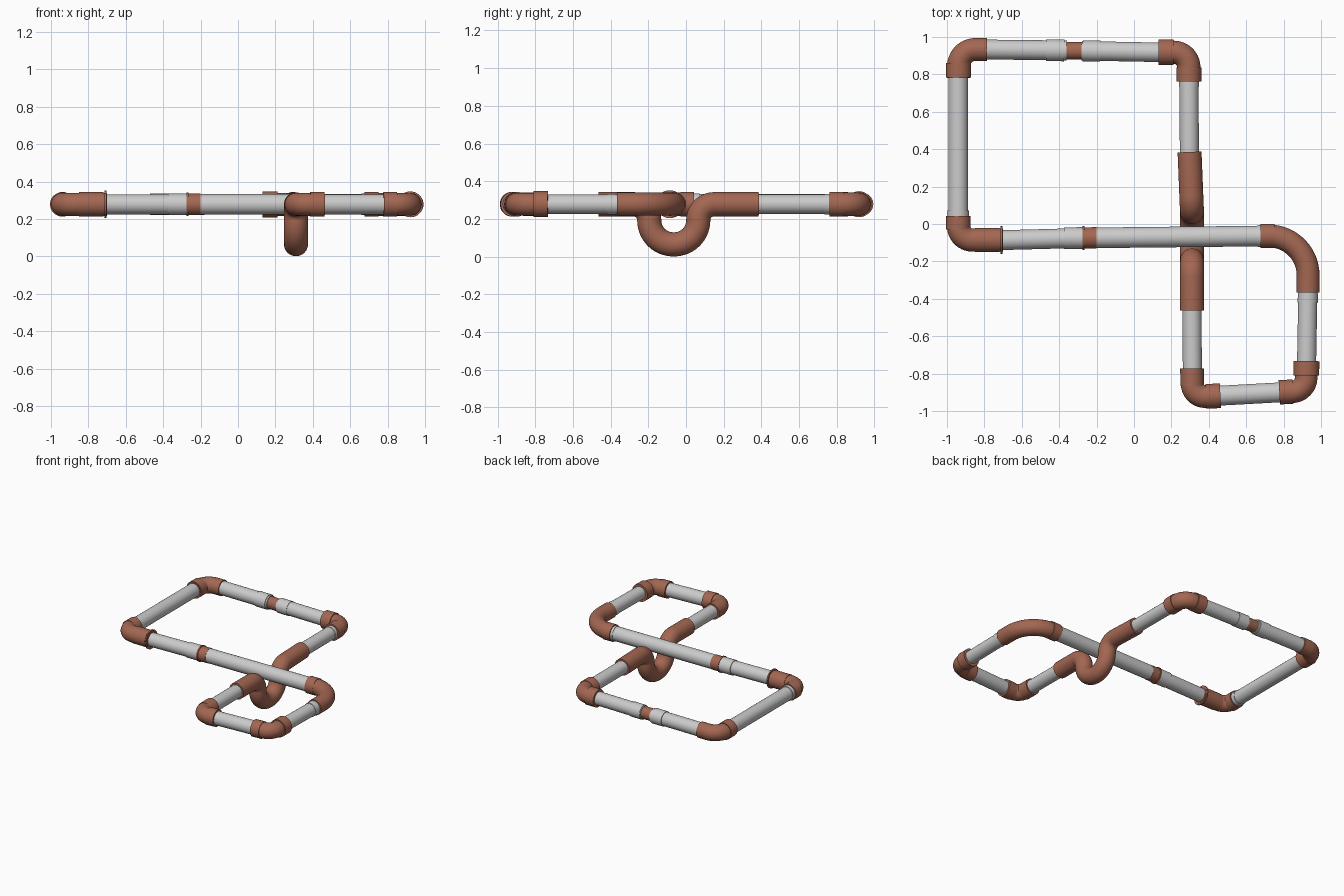
import bpy, bmesh, math
from mathutils import Vector

if "Cube" in bpy.data.objects:
    bpy.data.objects.remove(bpy.data.objects["Cube"])

Z = 0.278
SIDES = 36
copper = bpy.data.materials.new("copper")
copper.diffuse_color = (0.37, 0.135, 0.085, 1)
copper.use_nodes = True
copper.node_tree.nodes["Principled BSDF"].inputs["Base Color"].default_value = copper.diffuse_color


def fillet(corners, radii):
    """Round the inner corners of a path with circular arcs."""
    path = [corners[0]]
    for a, b, c, r in zip(corners, corners[1:], corners[2:], radii):
        u, v = (a - b).normalized(), (c - b).normalized()
        half = u.angle(v) / 2
        centre = b + (u + v).normalized() * (r / math.sin(half))
        start = b + u * (r / math.tan(half)) - centre
        end = b + v * (r / math.tan(half)) - centre
        total = start.angle(end)
        n = 14
        for i in range(n + 1):
            t = i / n
            path.append(centre + (start * math.sin((1 - t) * total)
                                  + end * math.sin(t * total)) / math.sin(total))
    path.append(corners[-1])
    return [p for i, p in enumerate(path) if i == 0 or (p - path[i - 1]).length > 1e-4]


def tube(name, path, radius, brown=False, normal=Vector((0, 0, 1))):
    """Sweep a circle along a flat path and cap both ends."""
    bm = bmesh.new()
    rings = []
    for i, p in enumerate(path):
        t = (path[min(i + 1, len(path) - 1)] - path[max(i - 1, 0)]).normalized()
        side = t.cross(normal).normalized()
        up = side.cross(t)
        rings.append([bm.verts.new(p + radius * (side * math.cos(a) + up * math.sin(a)))
                      for a in (2 * math.pi * k / SIDES for k in range(SIDES))])
    for r0, r1 in zip(rings, rings[1:]):
        for k in range(SIDES):
            j = (k + 1) % SIDES
            bm.faces.new((r0[k], r0[j], r1[j], r1[k]))
    bm.faces.new(rings[0])
    bm.faces.new(rings[-1])
    bmesh.ops.recalc_face_normals(bm, faces=bm.faces)
    me = bpy.data.meshes.new(name)
    bm.to_mesh(me)
    bm.free()
    me.shade_smooth()
    me.set_sharp_from_angle(angle=math.radians(35))
    if brown:
        me.materials.append(copper)
    ob = bpy.data.objects.new(name, me)
    bpy.context.collection.objects.link(ob)


def straight(name, x0, y0, x1, y1, radius, brown=False):
    tube(name, [Vector((x0, y0, Z)), Vector((x1, y1, Z))], radius, brown)


def elbow(name, a, b, c, bend, radius):
    tube(name, fillet([Vector((*p, Z)) for p in (a, b, c)], [bend]), radius, True)


# Straight grey pipes
straight("left_pipe", -0.94, 0.02, -0.94, 0.80, 0.053)
straight("back_pipe_left", -0.81, 0.933, -0.36, 0.928, 0.053)
straight("back_pipe_right", -0.28, 0.926, 0.18, 0.917, 0.052)
straight("back_riser_pipe", 0.294, 0.80, 0.296, 0.36, 0.051)
straight("front_riser_pipe", 0.31, -0.44, 0.312, -0.80, 0.051)
straight("front_pipe", 0.42, -0.92, 0.82, -0.898, 0.053)
straight("right_pipe", 0.922, -0.78, 0.930, -0.35, 0.051)
straight("cross_pipe_right", 0.72, -0.064, -0.21, -0.074, 0.055)
straight("cross_pipe_left", -0.36, -0.077, -0.73, -0.087, 0.053)

# Elbows
elbow("back_left_elbow", (-0.785, 0.933), (-0.938, 0.933), (-0.938, 0.78), 0.09, 0.061)
elbow("back_right_elbow", (0.14, 0.918), (0.293, 0.918), (0.293, 0.77), 0.08, 0.062)
elbow("cross_left_elbow", (-0.70, -0.086), (-0.938, -0.086), (-0.938, 0.03), 0.075, 0.062)
elbow("front_left_elbow", (0.311, -0.78), (0.311, -0.925), (0.45, -0.92), 0.07, 0.061)
elbow("front_right_elbow", (0.79, -0.9), (0.92, -0.893), (0.921, -0.74), 0.075, 0.060)
elbow("right_sweep_elbow", (0.931, -0.365), (0.931, -0.064), (0.69, -0.064), 0.21, 0.061)

# Raised sockets on elbow ends
sockets = [(-0.938, 0.783, -0.938, 0.86, 0.066), (-0.94, -0.03, -0.939, 0.043, 0.065),
           (-0.85, -0.086, -0.72, -0.086, 0.065), (-0.713, -0.086, -0.703, -0.086, 0.074),
           (0.13, 0.918, 0.212, 0.918, 0.069), (0.294, 0.762, 0.294, 0.838, 0.066),
           (0.31, -0.772, 0.311, -0.865, 0.063), (0.385, -0.922, 0.462, -0.918, 0.066),
           (0.777, -0.9, 0.85, -0.896, 0.065), (0.921, -0.81, 0.922, -0.733, 0.069),
           (0.677, -0.064, 0.75, -0.064, 0.065)]
for i, s in enumerate(sockets):
    straight(f"elbow_socket_{i + 1}", *s, True)

# Couplings: two grey sleeves round a brown joint, thin grey bands at pipe ends
straight("back_coupling_sleeve_left", -0.47, 0.929, -0.373, 0.928, 0.058)
straight("back_coupling_joint", -0.38, 0.926, -0.26, 0.925, 0.047, True)
straight("back_coupling_sleeve_right", -0.275, 0.926, -0.18, 0.924, 0.056)
straight("cross_coupling_sleeve", -0.375, -0.076, -0.265, -0.075, 0.058)
straight("cross_coupling_joint", -0.27, -0.075, -0.20, -0.074, 0.057, True)
straight("cross_coupling_ring", -0.276, -0.075, -0.264, -0.075, 0.063, True)
for i, s in enumerate([(-0.94, 0.04, -0.94, 0.072, 0.057), (0.93, -0.37, 0.929, -0.42, 0.054),
                       (0.66, -0.065, 0.69, -0.064, 0.058), (0.294, 0.77, 0.294, 0.735, 0.054)]):
    straight(f"pipe_band_{i + 1}", *s)

# U-shaped trap dipping beneath the cross pipe
X, B = 0.31, 0.065
trap = [Vector(p) for p in ((0.297, 0.385, Z), (X, 0.065, Z), (X, 0.065, B),
                            (X, -0.195, B), (X, -0.195, Z), (X, -0.463, Z))]
tube("u_trap", fillet(trap, [0.085, 0.127, 0.127, 0.085]), 0.064, True, Vector((1, 0, 0)))
